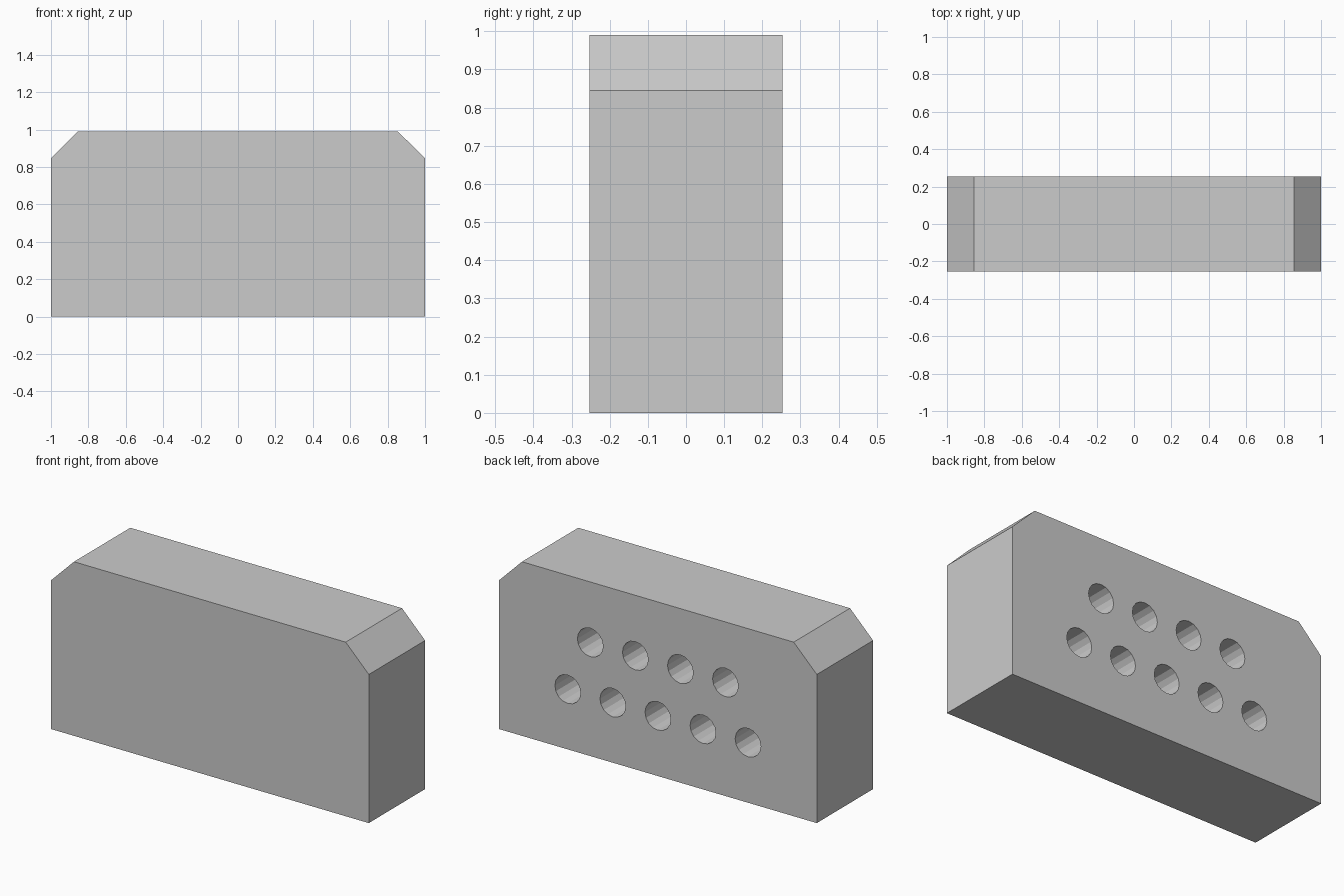
import bpy, bmesh
from math import pi
from mathutils import Matrix

if "Cube" in bpy.data.objects:
    bpy.data.objects.remove(bpy.data.objects["Cube"])

HALF_DEPTH = 0.253
HOLE_RADIUS, HOLE_DEPTH, HOLE_SPACING, SIDES = 0.081, 0.32, 0.2835, 16


def make_object(name, bm):
    bmesh.ops.recalc_face_normals(bm, faces=bm.faces)
    mesh = bpy.data.meshes.new(name)
    bm.to_mesh(mesh)
    bm.free()
    obj = bpy.data.objects.new(name, mesh)
    bpy.context.collection.objects.link(obj)
    return obj


# Block: front profile with two chamfered top corners, extruded to the back
right_half = [(1, 0), (1, 0.845), (0.855, 0.99)]
profile = right_half + [(-x, z) for x, z in reversed(right_half)]
bm = bmesh.new()
face = bm.faces.new([bm.verts.new((x, -HALF_DEPTH, z)) for x, z in profile])
extruded = bmesh.ops.extrude_face_region(bm, geom=[face], use_keep_orig=True)
back_verts = [v for v in extruded["geom"] if isinstance(v, bmesh.types.BMVert)]
bmesh.ops.translate(bm, verts=back_verts, vec=(0, 2 * HALF_DEPTH, 0))
block = make_object("block", bm)

# Hole cutters: staggered rows of four and five blind holes in the back
overshoot = 0.05
length = HOLE_DEPTH + overshoot
bm = bmesh.new()
for count, z in ((4, 0.646), (5, 0.342)):
    for i in range(count):
        x = (i - (count - 1) / 2) * HOLE_SPACING
        y = HALF_DEPTH + overshoot - length / 2
        bmesh.ops.create_cone(
            bm, cap_ends=True, segments=SIDES, radius1=HOLE_RADIUS,
            radius2=HOLE_RADIUS, depth=length,
            matrix=Matrix.Translation((x, y, z)) @ Matrix.Rotation(pi / 2, 4, 'X'))
cutter = make_object("hole_cutter", bm)
cutter.hide_render = True

# Cut the holes, then discard the cutter
cut = block.modifiers.new("holes", 'BOOLEAN')
cut.operation = 'DIFFERENCE'
cut.solver = 'EXACT'
cut.object = cutter
bpy.context.view_layer.objects.active = block
block.select_set(True)
bpy.ops.object.modifier_apply(modifier=cut.name)
bpy.data.objects.remove(cutter)
